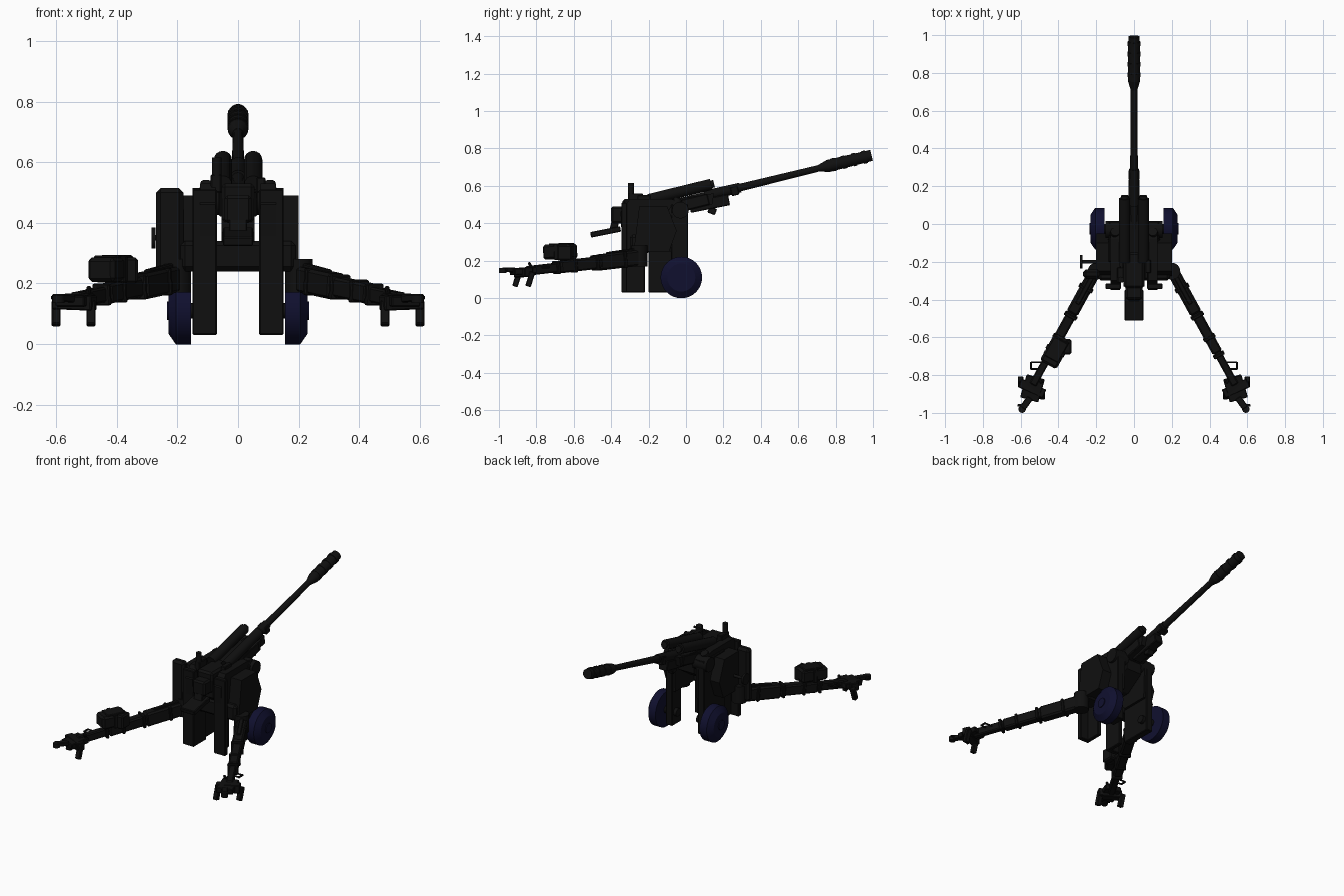
import bpy, bmesh, math
from mathutils import Vector, Matrix

if "Cube" in bpy.data.objects:
    bpy.data.objects.remove(bpy.data.objects["Cube"])


def material(name, color):
    m = bpy.data.materials.new(name)
    m.use_nodes = True
    m.diffuse_color = color
    m.node_tree.nodes["Principled BSDF"].inputs["Base Color"].default_value = color
    return m


METAL = material("black metal", (0.005, 0.005, 0.005, 1))
NAVY = material("dark navy wheel", (0.005, 0.005, 0.028, 1))


def finish(name, bm, mat=METAL, smooth=False):
    bmesh.ops.recalc_face_normals(bm, faces=bm.faces)
    me = bpy.data.meshes.new(name)
    bm.to_mesh(me)
    bm.free()
    me.materials.append(mat)
    ob = bpy.data.objects.new(name, me)
    bpy.context.collection.objects.link(ob)
    if smooth:
        bpy.ops.object.select_all(action="DESELECT")
        ob.select_set(True)
        bpy.context.view_layer.objects.active = ob
        bpy.ops.object.shade_smooth_by_angle()
    return ob


def axis_matrix(p, q):
    """Frame halfway from p to q: local z along the line, local y mostly up."""
    p, q = Vector(p), Vector(q)
    z = (q - p).normalized()
    x = Vector((0, 0, 1)).cross(z)
    x = x.normalized() if x.length > 1e-4 else Vector((1, 0, 0))
    rot = Matrix((x, z.cross(x), z)).transposed().to_4x4()
    return Matrix.Translation((p + q) / 2) @ rot, (q - p).length


def beam(name, p, q, width, height, bevel=0.004):
    m, length = axis_matrix(p, q)
    bm = bmesh.new()
    bmesh.ops.create_cube(bm, size=1, matrix=m @ Matrix.Diagonal((width, height, length, 1)))
    bmesh.ops.bevel(bm, geom=bm.edges[:], offset=bevel, segments=1, affect="EDGES")
    return finish(name, bm)


def box(name, lo, hi, bevel=0.004):
    mid = [(a + b) / 2 for a, b in zip(lo, hi)]
    return beam(name, (mid[0], lo[1], mid[2]), (mid[0], hi[1], mid[2]),
                abs(hi[0] - lo[0]), hi[2] - lo[2], bevel)


def rod(name, p, q, r, r2=None, sides=16, mat=METAL):
    m, length = axis_matrix(p, q)
    bm = bmesh.new()
    bmesh.ops.create_cone(bm, cap_ends=True, segments=sides, radius1=r,
                          radius2=r if r2 is None else r2, depth=length, matrix=m)
    return finish(name, bm, mat, True)


def prism(name, profile, x0, x1):
    """Side outline in (y, z), extruded across x."""
    bm = bmesh.new()
    face = bm.faces.new([bm.verts.new((x0, y, z)) for y, z in profile])
    out = bmesh.ops.extrude_face_region(bm, geom=[face])["geom"]
    bmesh.ops.translate(bm, vec=(x1 - x0, 0, 0),
                        verts=[v for v in out if isinstance(v, bmesh.types.BMVert)])
    return finish(name, bm)


def bore(y, dz=0, x=0):
    """Point on the gun's inclined axis."""
    return (x, y, 0.52 + 0.245 * y + dz)


# Barrel with muzzle brake
rod("barrel", bore(-0.2), bore(0.75), 0.024, 0.017)
rod("barrel_sleeve", bore(0.1), bore(0.29), 0.03, 0.026)
rod("muzzle_collar", bore(0.71), bore(0.76), 0.018, 0.033)
rod("muzzle_brake", bore(0.76), bore(0.992), 0.033, 0.03)
for i in range(4):
    rod("muzzle_ring", bore(0.78 + i * 0.055), bore(0.8 + i * 0.055), 0.035)

# Recoil system and cradle
for s in (-1, 1):
    rod("recoil_cylinder", bore(-0.2, 0.055, s * 0.05), bore(0.135, 0.055, s * 0.05), 0.03)
    rod("recoil_cap", bore(0.135, 0.055, s * 0.05), bore(0.15, 0.055, s * 0.05), 0.02)
    beam("cradle_rail", bore(-0.2, -0.02, s * 0.05), bore(0.12, -0.02, s * 0.05), 0.03, 0.06)
prism("cradle", [(-0.3, 0.42), (0.02, 0.47), (0.14, 0.5), (0.15, 0.56), (-0.2, 0.51), (-0.3, 0.5)],
      -0.06, 0.06)
beam("cradle_nose", bore(0.02, -0.04), bore(0.23, -0.05), 0.06, 0.06)
beam("cradle_tip", bore(0.12, -0.075), bore(0.16, -0.1), 0.04, 0.035)
beam("front_clamp", bore(0.24, -0.01), bore(0.28, -0.01), 0.06, 0.05)

# Breech, loading tray and lower gear housing
box("breech", (-0.055, -0.34, 0.4), (0.055, -0.15, 0.53), 0.012)
box("breech_block", (-0.045, -0.4, 0.4), (0.045, -0.32, 0.49), 0.01)
beam("loading_tray", (0, -0.51, 0.338), (0, -0.35, 0.37), 0.1, 0.03)
beam("tray_bracket", (0, -0.39, 0.36), (0, -0.37, 0.44), 0.06, 0.04)
prism("gear_housing", [(-0.33, 0.37), (-0.27, 0.32), (-0.12, 0.32), (0, 0.4), (0, 0.5), (-0.33, 0.48)],
      -0.055, 0.055)

# Saddle cross body and side frames
box("saddle", (-0.19, -0.3, 0.24), (0.19, -0.19, 0.34), 0.015)
for s in (-1, 1):
    prism("side_frame", [(-0.34, 0.25), (0, 0.25), (0.01, 0.5), (-0.08, 0.53), (-0.3, 0.53), (-0.35, 0.46)],
          s * 0.075, s * 0.125)
    prism("outer_cheek", [(-0.28, 0.25), (-0.09, 0.25), (-0.05, 0.36), (-0.1, 0.49), (-0.25, 0.49)],
          s * 0.125, s * 0.2)
    rod("trunnion", (s * 0.05, -0.03, 0.47), (s * 0.15, -0.03, 0.47), 0.045)
    rod("balance_cylinder", (s * 0.135, -0.16, 0.3), (s * 0.1, -0.04, 0.53), 0.024)
    # Tall plates reaching down to the ground
    box("front_plate", (s * 0.07, -0.345, 0.03), (s * 0.15, -0.315, 0.51))
    box("front_plate_return", (s * 0.07, -0.33, 0.03), (s * 0.095, -0.22, 0.5))
    rear = -0.2 if s < 0 else -0.08
    box("rear_plate", (s * 0.09, rear, 0.03), (s * 0.135, 0.01, 0.5))
    # Wheels with a chamfered outer rim
    c = (-0.025, 0.11)
    rod("axle", (s * 0.07, *c), (s * 0.17, *c), 0.025)
    rod("tyre", (s * 0.155, *c), (s * 0.205, *c), 0.111, sides=32, mat=NAVY)
    rod("tyre_shoulder", (s * 0.205, *c), (s * 0.23, *c), 0.111, 0.075, 32, NAVY)
    rod("wheel_hub", (s * 0.225, *c), (s * 0.235, *c), 0.03, mat=NAVY)

# Tall side guard and handwheel, on the right only
box("side_guard", (-0.27, -0.29, 0.18), (-0.18, -0.24, 0.515), 0.015)
rod("handwheel_shaft", (-0.28, -0.2, 0.35), (-0.15, -0.2, 0.35), 0.009)
rod("handwheel", (-0.285, -0.2, 0.35), (-0.272, -0.2, 0.35), 0.035)

# Sights on top
box("sight_base", (-0.09, -0.31, 0.5), (-0.055, -0.23, 0.56))
rod("sight", (-0.07, -0.295, 0.55), (-0.07, -0.295, 0.615), 0.016)
box("left_sight", (0.06, -0.26, 0.5), (0.09, -0.19, 0.55))

# Split trails with spades
for s in (-1, 1):
    a, b = Vector((s * 0.2, -0.24, 0.217)), Vector((s * 0.535, -0.85, 0.145))

    def along(t, dz=0):
        return a.lerp(b, t) + Vector((0, 0, dz))

    rod("trail_hinge", (s * 0.2, -0.25, 0.17), (s * 0.2, -0.25, 0.28), 0.045)
    beam("trail_root", along(-0.03), along(0.38), 0.065, 0.085, 0.01)
    beam("trail_middle", along(0.36), along(0.72), 0.055, 0.065, 0.008)
    beam("trail_end", along(0.7), along(1), 0.04, 0.05, 0.006)
    for t in (0.15, 0.39, 0.58, 0.73):
        size = 0.085 - 0.03 * t
        beam("trail_collar", along(t), along(t + 0.025), size, size + 0.008)
    beam("trail_strut", along(0.02, 0.045), along(0.3, 0.04), 0.025, 0.02)
    # Grab handle
    h = Vector((s * 0.545, -0.75, 0.165))
    for dy in (-0.018, 0.018):
        rod("handle_arm", (s * 0.48, h.y + dy, h.z), (h.x, h.y + dy, h.z), 0.005, sides=8)
    rod("handle_grip", h - Vector((0, 0.02, 0)), h + Vector((0, 0.02, 0)), 0.006, sides=8)
    # Spade blade, claws and towing tip
    beam("spade_head", (s * 0.52, -0.81, 0.15), (s * 0.555, -0.93, 0.14), 0.1, 0.035)
    beam("spade_wing", (s * 0.475, -0.9, 0.135), (s * 0.605, -0.84, 0.14), 0.05, 0.05)
    for x, y in ((0.485, -0.91), (0.6, -0.84)):
        beam("spade_claw", (s * x, y + 0.02, 0.14), (s * x, y - 0.005, 0.062), 0.03, 0.03)
    beam("tow_arm", (s * 0.55, -0.92, 0.15), (s * 0.59, -0.975, 0.152), 0.035, 0.025)
    rod("tow_tip", (s * 0.592, -0.98, 0.135), (s * 0.592, -0.98, 0.162), 0.02)
    beam("tip_pin", (s * 0.58, -0.96, 0.153), (s * 0.617, -0.96, 0.153), 0.012, 0.012, 0.002)
    beam("spade_lever", (s * 0.5, -0.82, 0.15), (s * 0.49, -0.84, 0.19), 0.015, 0.015)

# Equipment box on the right trail
beam("equipment_box", (-0.375, -0.6, 0.25), (-0.455, -0.745, 0.245), 0.1, 0.08, 0.012)
beam("equipment_lid", (-0.385, -0.615, 0.287), (-0.44, -0.715, 0.284), 0.085, 0.015)
box("box_side_case", (-0.375, -0.69, 0.2), (-0.33, -0.61, 0.285), 0.008)
beam("box_strap", (-0.41, -0.66, 0.248), (-0.422, -0.682, 0.247), 0.108, 0.088)
